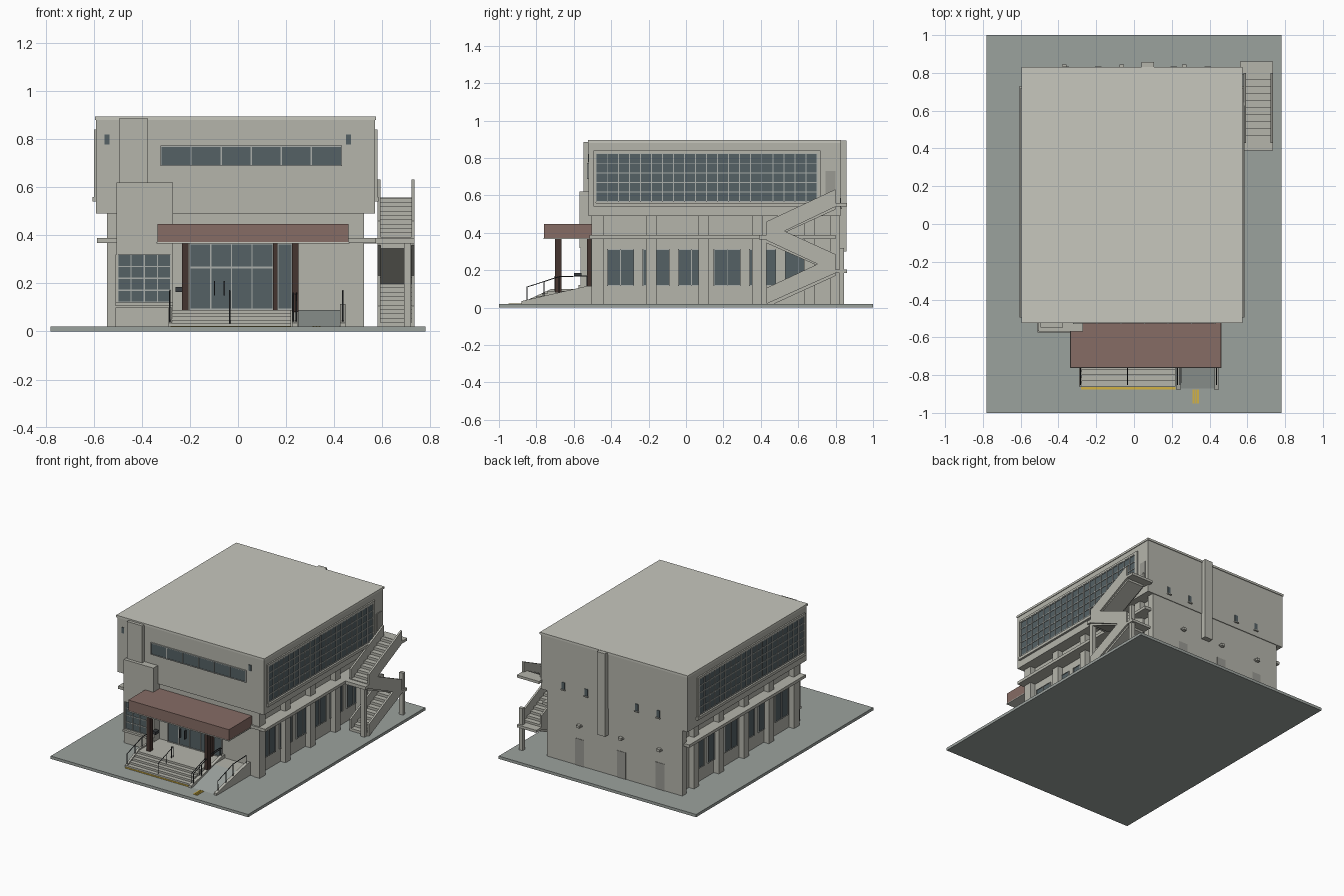
import bpy, bmesh
from mathutils import Vector

if "Cube" in bpy.data.objects:
    bpy.data.objects.remove(bpy.data.objects["Cube"])


def mat(name, r, g, b):
    m = bpy.data.materials.new(name)
    m.diffuse_color = (r, g, b, 1)
    m.use_nodes = True
    m.node_tree.nodes["Principled BSDF"].inputs["Base Color"].default_value = m.diffuse_color
    return m


WALL = mat("concrete", .46, .46, .41)
ROOF = mat("roof_grey", .57, .57, .51)
PAVE = mat("paving", .33, .36, .34)
GLASS = mat("glass", .09, .12, .13)
FRAME = mat("frame", .40, .42, .40)
BROWN = mat("canopy_brown", .24, .15, .13)
DARK = mat("dark_brown", .06, .035, .03)
METAL = mat("dark_metal", .04, .045, .05)
DOOR = mat("door_grey", .32, .32, .29)
YELLOW = mat("tactile_yellow", .65, .45, .06)


def finish(name, bm, m):
    bmesh.ops.recalc_face_normals(bm, faces=bm.faces)
    me = bpy.data.meshes.new(name)
    bm.to_mesh(me)
    bm.free()
    me.materials.append(m)
    ob = bpy.data.objects.new(name, me)
    bpy.context.collection.objects.link(ob)
    return ob


def boxes(name, spans, m=WALL):
    """One object made of boxes given as (x0, x1, y0, y1, z0, z1)."""
    bm = bmesh.new()
    for x0, x1, y0, y1, z0, z1 in spans:
        vs = bmesh.ops.create_cube(bm, size=1)["verts"]
        bmesh.ops.scale(bm, verts=vs, vec=(x1 - x0, y1 - y0, z1 - z0))
        bmesh.ops.translate(bm, verts=vs, vec=((x0 + x1) / 2, (y0 + y1) / 2, (z0 + z1) / 2))
    return finish(name, bm, m)


def box(name, *s, m=WALL):
    return boxes(name, [s], m)


def prism(name, yz, x0, x1, m=WALL):
    """Extrude a side profile along x."""
    bm = bmesh.new()
    f = bm.faces.new([bm.verts.new((x0, y, z)) for y, z in yz])
    ext = bmesh.ops.extrude_face_region(bm, geom=[f])["geom"]
    bmesh.ops.translate(bm, vec=(x1 - x0, 0, 0), verts=[v for v in ext if isinstance(v, bmesh.types.BMVert)])
    return finish(name, bm, m)


def window(name, axis, plane, out, a0, a1, z0, z1, cols, rows, t=.005):
    """Glass pane with a raised grid; axis is the wall normal, out its sign."""
    def span(u0, u1, w0, w1, d):
        lo, hi = sorted((plane - out * .01, plane + out * d))
        return (lo, hi, u0, u1, w0, w1) if axis == "x" else (u0, u1, lo, hi, w0, w1)
    boxes(name + "_glass", [span(a0, a1, z0, z1, .004)], GLASS)
    h = t / 2
    bars = []
    for i in range(cols + 1):
        u = a0 + (a1 - a0) * i / cols
        bars.append(span(u - h, u + h, z0 - h, z1 + h, .009))
    for j in range(rows + 1):
        w = z0 + (z1 - z0) * j / rows
        bars.append(span(a0, a1, w - h, w + h, .008))
    boxes(name + "_frame", bars, FRAME)


def rail(name, paths, r=.004):
    cu = bpy.data.curves.new(name, "CURVE")
    cu.dimensions, cu.bevel_depth, cu.bevel_resolution, cu.use_fill_caps = "3D", r, 1, True
    for pts in paths:
        s = cu.splines.new("POLY")
        s.points.add(len(pts) - 1)
        for p, co in zip(s.points, pts):
            p.co = (*co, 1)
    cu.materials.append(METAL)
    ob = bpy.data.objects.new(name, cu)
    bpy.context.collection.objects.link(ob)


# Site and main volumes
box("site_plate", -.78, .78, -1, 1, 0, .02, m=PAVE)
box("lower_body", -.505, .485, -.5, .8, .02, .49)
box("back_wall", -.545, .525, .77, .82, .02, .49)
box("upper_body", -.59, .57, -.52, .825, .49, .88)
box("roof_cap", -.595, .575, -.525, .83, .88, .895, m=ROOF)
box("ledge_slab", -.586, .575, -.515, .80, .367, .388)

# Both long sides: piers, lower windows, upper glazing and sill
for side, s, wall, pier, face in (("right", 1, .485, .525, .57), ("left", -1, -.505, -.545, -.59)):
    x0, x1 = sorted((wall - s * .01, pier))
    boxes(side + "_piers", [(x0, x1, y - .028, y + .028, .02, .49) for y in (-.47, -.185, .095, .38, .66)])
    box(side + "_front_pier", x0, x1, -.505, -.44, .02, .49)
    for i in range(6):
        y = -.42 + .19 * i
        window(f"{side}_lower_window_{i+1}", "x", wall, s, y, y + .14, .118, .31, 2, 1, .004)
    window(side + "_upper_window", "x", face, s, -.48, .70, .567, .823, 20, 5)
    x0, x1 = sorted((face - s * .01, face + s * .015))
    box(side + "_upper_sill", x0, x1, -.495, .73, .54, .56)
    boxes(side + "_window_surround", [(min(face, face + s * .01), max(face, face + s * .01), *q) for q in
          ((-.495, -.482, .56, .84), (.702, .72, .56, .84), (-.495, .72, .825, .84))])
box("stair_top_door", .56, .575, .745, .80, .56, .73, m=DOOR)

# Front upper wall: ribbon window, small windows, towers
window("ribbon_window", "y", -.52, -1, -.32, .43, .69, .77, 6, 1)
boxes("front_small_windows", [(x, x + .02, -.525, -.51, .778, .82) for x in (-.555, .45)], GLASS)
box("tall_tower", -.495, -.375, -.547, -.5, .62, .885)
box("lower_tower", -.505, -.27, -.57, -.48, .32, .62)
boxes("bay_walls", [(-.51, -.29, -.56, -.48, .02, .10), (-.51, -.27, -.575, -.48, .105, .12),
                    (-.51, -.5, -.565, -.48, .12, .32), (-.28, -.27, -.565, -.48, .02, .32)])
window("bay_window", "y", -.55, -1, -.50, -.28, .122, .32, 4, 4)
box("bay_infill", -.5, -.28, -.541, -.49, .12, .32)

# Entrance: glazed doors, canopy, columns
window("entrance", "y", -.5, -1, -.2, .145, .092, .365, 4, 1)
box("entrance_transom", -.2, .145, -.51, -.5, .262, .27, m=FRAME)
window("entrance_sidelight", "y", -.5, -1, .165, .225, .092, .365, 1, 1)
box("entrance_post", .145, .165, -.53, -.49, .09, .367, m=DARK)
boxes("door_handles", [(x, x + .005, -.525, -.505, .15, .21) for x in (-.10, -.06)], METAL)
box("canopy", -.335, .46, -.76, -.5, .372, .448, m=BROWN)
box("canopy_trim", -.338, .463, -.763, -.5, .366, .372, m=ROOF)
boxes("canopy_columns", [(x, x + .027, -.70, -.665, .08, .367) for x in (-.232, .224)], DARK)
box("notice_box", -.26, -.23, -.60, -.56, .165, .185, m=METAL)

# Entrance steps and platform
n, steps = 5, [(-.86, .02)]
for i in range(n):
    y, z = -.86 + .03 * i, .02 + .014 * (i + 1)
    steps += [(y, z), (y + .03, z)]
prism("entrance_steps", steps + [(-.5, .09), (-.5, .02)], -.275, .22)
box("platform", .22, .44, -.62, -.5, .02, .09)
boxes("tactile_strips", [(-.28, .22, -.875, -.862, .02, .023)] +
      [(x, x + .009, -.95, -.875, .02, .023) for x in (.31, .322, .334)], YELLOW)

# Ramp with sloping side kerbs
prism("ramp", [(-.87, .02), (-.62, .09), (-.62, .02)], .25, .425, PAVE)
for nm, x in (("left", .225), ("right", .425)):
    prism(f"ramp_{nm}_kerb", [(-.88, .02), (-.88, .035), (-.53, .115), (-.5, .115), (-.5, .02)], x, x + .022)
prism("steps_left_kerb", [(-.86, .02), (-.86, .035), (-.72, .1), (-.5, .1), (-.5, .02)], -.29, -.275)

# Handrails
for nm, x in (("steps_left", -.283), ("steps_middle", -.035), ("steps_right", .23),
              ("ramp_left", .243), ("ramp_right", .436)):
    end = -.7 if nm == "steps_middle" else -.53
    rail(nm + "_handrail", [[(x, -.85, .03), (x, -.85, .11), (x, -.68, .165), (x, end, .17)],
                            [(x, -.76, .05), (x, -.76, .139)], [(x, -.68, .08), (x, -.68, .165)],
                            [(x, end, .08), (x, end, .17)]], .003)

# Back wall: pilaster, doors, lamps, small windows
box("back_pilaster", .04, .105, .81, .857, .30, .893)
for i, x in enumerate((-.37, -.065, .265)):
    box(f"back_door_{i+1}", x - .035, x + .035, .81, .823, .02, .21, m=DOOR)
    boxes(f"back_lamp_{i+1}", [(x - .012, x + .012, .815, .845, .298, .316), (x - .02, x + .02, .815, .828, .303, .311)])
for i, x in enumerate((-.36, -.19, .21, .39)):
    box(f"back_small_window_{i+1}", x - .012, x + .012, .81, .829, .535, .585, m=GLASS)
    box(f"back_window_sill_{i+1}", x - .017, x + .017, .81, .835, .528, .535)


# Outside staircase: three stacked flights with solid parapets
def flight(name, ya, za, yb, zb, n=10):
    dy, dz = (yb - ya) / n, (zb - za) / n
    pts = [(ya, za)]
    for i in range(n):
        pts += [(ya + dy * i, za + dz * (i + 1)), (ya + dy * (i + 1), za + dz * (i + 1))]
    prism(name + "_treads", pts + [(yb, zb - .03), (ya + dy, za - .002)], .592, .722)
    for nm, x0, x1 in (("inner", .58, .592), ("outer", .722, .735)):
        prism(f"{name}_{nm}_parapet", [(ya, max(za - .012, .02)), (yb, zb - .015), (yb, zb + .078), (ya, za + .085)], x0, x1)


flight("stair_lower", .43, .02, .80, .20)
flight("stair_middle", .80, .20, .43, .375)
flight("stair_upper", .43, .375, .80, .555)
boxes("stair_landings", [(.58, .735, .79, .86, .185, .203), (.5, .735, .39, .46, .365, .388), (.56, .735, .79, .86, .54, .558)])
boxes("stair_posts", [(.69, .72, .40, .43, .02, .37), (.70, .73, .82, .845, .02, .32)])
